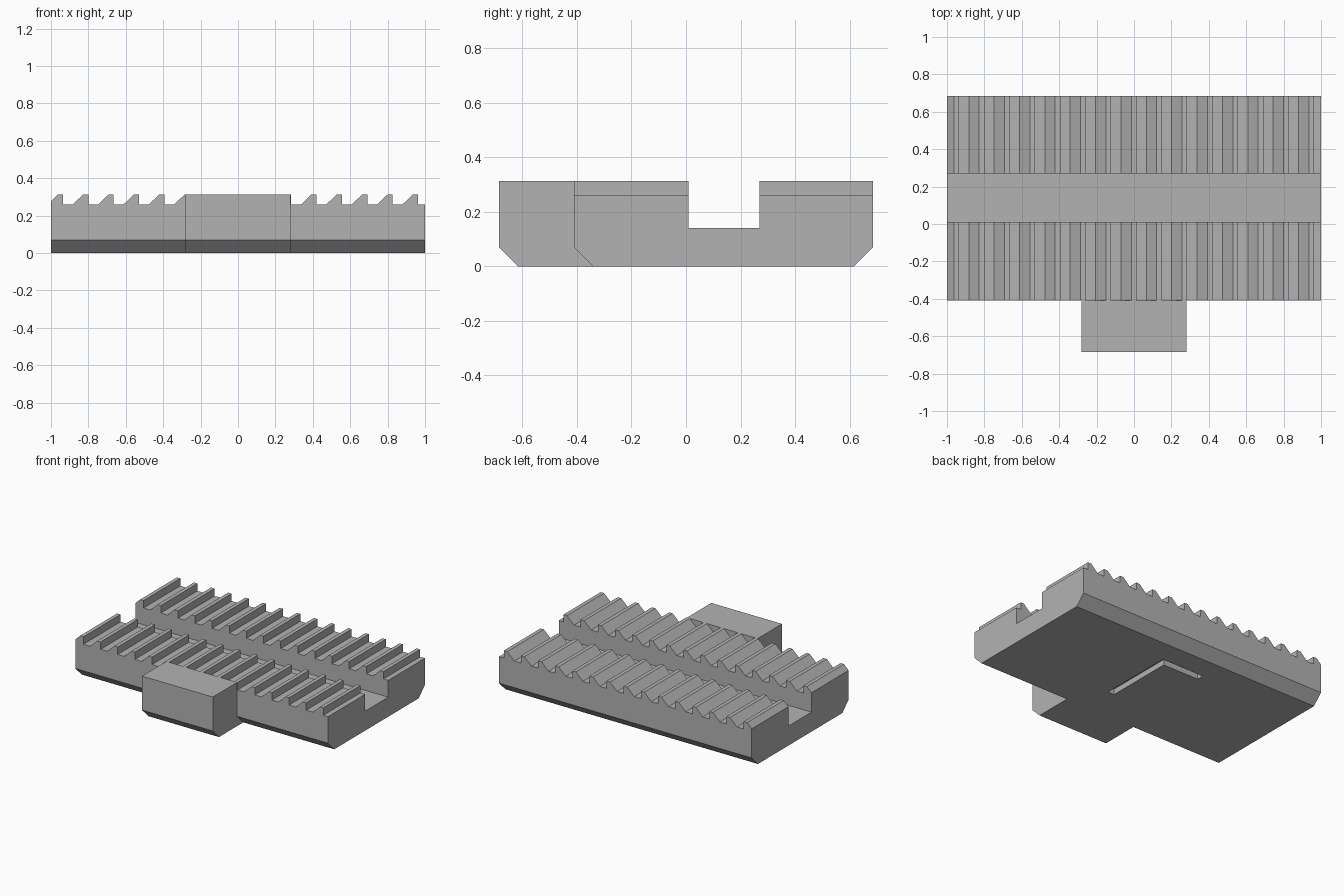
import bpy
import bmesh
from mathutils import Vector

if "Cube" in bpy.data.objects:
    bpy.data.objects.remove(bpy.data.objects["Cube"], do_unlink=True)

grey = bpy.data.materials.new("plain grey")
grey.use_nodes = True
grey.diffuse_color = (0.45, 0.45, 0.45, 1)
grey.node_tree.nodes["Principled BSDF"].inputs["Base Color"].default_value = grey.diffuse_color

TOP, FLOOR = 0.313, 0.26
BACK, BODY_FRONT, TAB_FRONT = 0.685, -0.41, -0.685
CHAMFER = 0.07
CHANNEL_FRONT, CHANNEL_BACK, CHANNEL_Z = 0.01, 0.27, 0.14
PITCH, FIRST_DROP = 0.1356, -0.936


def prism(name, profile, axis, start, end):
    """Extrude a closed 2D profile along one axis; the profile lies in the other two."""
    bm = bmesh.new()
    verts = []
    for point in profile:
        co = list(point)
        co.insert(axis, start)
        verts.append(bm.verts.new(co))
    face = bm.faces.new(verts)
    move = Vector((0, 0, 0))
    move[axis] = end - start
    new = bmesh.ops.extrude_face_region(bm, geom=[face])["geom"]
    bmesh.ops.translate(bm, vec=move, verts=[v for v in new if isinstance(v, bmesh.types.BMVert)])
    bmesh.ops.recalc_face_normals(bm, faces=bm.faces)
    mesh = bpy.data.meshes.new(name)
    bm.to_mesh(mesh)
    bm.free()
    mesh.materials.append(grey)
    obj = bpy.data.objects.new(name, mesh)
    bpy.context.collection.objects.link(obj)
    return obj


def combine(target, tool, operation):
    """Apply a boolean and discard the tool."""
    mod = target.modifiers.new(operation, 'BOOLEAN')
    mod.operation = operation
    mod.solver = 'EXACT'
    mod.object = tool
    bpy.context.view_layer.objects.active = target
    bpy.ops.object.modifier_apply(modifier=mod.name)
    bpy.data.objects.remove(tool, do_unlink=True)


# Body: chamfered cross-section with a lengthwise channel
body = prism("toothed_body", [
    (BODY_FRONT + CHAMFER, 0), (BACK - CHAMFER, 0), (BACK, CHAMFER), (BACK, TOP),
    (CHANNEL_BACK, TOP), (CHANNEL_BACK, CHANNEL_Z),
    (CHANNEL_FRONT, CHANNEL_Z), (CHANNEL_FRONT, TOP),
    (BODY_FRONT, TOP), (BODY_FRONT, CHAMFER)], 0, -1, 1)

# Saw teeth: ramp, narrow flat top, vertical drop, repeated along x
rack = [(1.2, FLOOR), (1.2, -0.2), (-1.2, -0.2), (-1.2, FLOOR)]
for i in range(15):
    drop = FIRST_DROP + i * PITCH
    rack += [(drop - 0.083, FLOOR), (drop - 0.027, TOP + 0.0005),
             (drop, TOP + 0.0005), (drop, FLOOR)]
combine(body, prism("rack_tool", rack, 1, -0.9, 0.9), 'INTERSECT')

# Shallow angled groove in the underside
groove = [(0.135, 0.45), (0.135, -0.1), (0.085, -0.1),
          (0.085, 0.4), (-0.2, 0.4), (-0.2, 0.45)]
combine(body, prism("groove_tool", groove, 2, -0.1, 0.04), 'DIFFERENCE')

# Front tab: same chamfer, flush against the body
prism("front_tab", [
    (TAB_FRONT + CHAMFER, 0), (BODY_FRONT + CHAMFER, 0), (BODY_FRONT, CHAMFER),
    (BODY_FRONT, TOP), (TAB_FRONT, TOP), (TAB_FRONT, CHAMFER)], 0, -0.28, 0.28)
